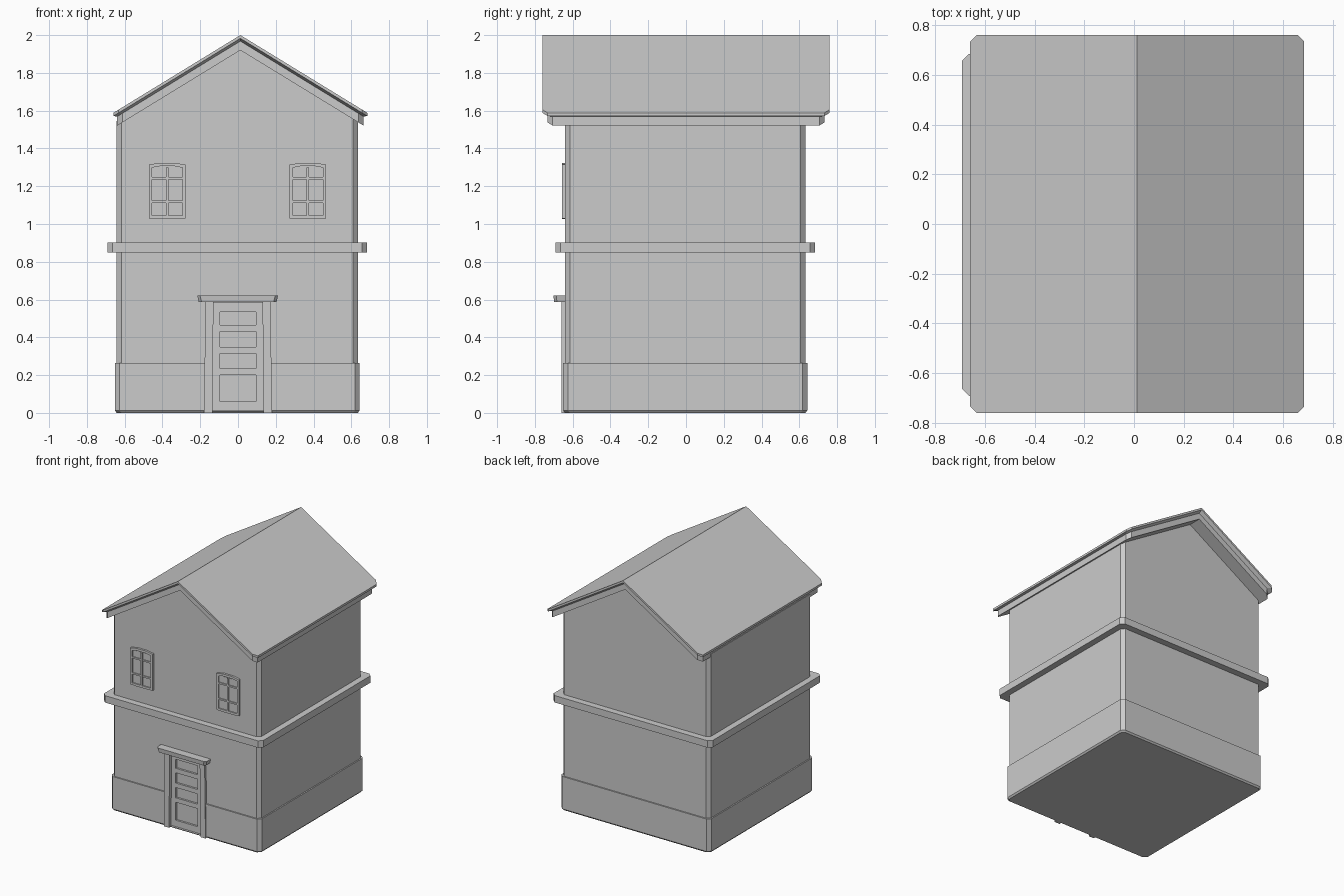
import bpy, bmesh

if "Cube" in bpy.data.objects:
    bpy.data.objects.remove(bpy.data.objects["Cube"])


def finish(name, bm):
    bmesh.ops.recalc_face_normals(bm, faces=bm.faces)
    me = bpy.data.meshes.new(name)
    bm.to_mesh(me)
    bm.free()
    ob = bpy.data.objects.new(name, me)
    bpy.context.collection.objects.link(ob)
    return ob


def loft(name, centre, rings):
    """Stack chamfered rectangles; ring = half x, half y, chamfer, ridge z, slope."""
    bm = bmesh.new()
    loops = []
    for hx, hy, c, z, slope in rings:
        right = [(hx - c, -hy), (hx, -hy + c), (hx, hy - c), (hx - c, hy)]
        left = [(-x, y) for x, y in reversed(right)]
        pts = [(0, -hy)] + right + [(0, hy)] + left
        loops.append([bm.verts.new((centre[0] + x, centre[1] + y, z - slope * abs(x)))
                      for x, y in pts])
    for a, b in zip(loops, loops[1:]):
        for i in range(10):
            j = (i + 1) % 10
            bm.faces.new((a[i], a[j], b[j], b[i]))
    for v in (loops[0], loops[-1]):
        bm.faces.new(v[:6])
        bm.faces.new(v[5:] + v[:1])
    return finish(name, bm)


def prism(bm, pts, y0, y1):
    """Extrude an x-z outline from y0 to y1."""
    a = [bm.verts.new((x, y0, z)) for x, z in pts]
    b = [bm.verts.new((x, y1, z)) for x, z in pts]
    bm.faces.new(a)
    bm.faces.new(b)
    for i in range(len(a)):
        j = (i + 1) % len(a)
        bm.faces.new((a[i], a[j], b[j], b[i]))


def bar(bm, x0, x1, z0, z1, y0, y1):
    prism(bm, [(x0, z0), (x1, z0), (x1, z1), (x0, z1)], y0, y1)


# Walls with plinth and storey band
S = 0.612
walls = loft("walls", (-0.004, -0.004), [
    (0.638, 0.636, 0.025, 0, 0), (0.648, 0.646, 0.025, 0.012, 0),
    (0.648, 0.646, 0.025, 0.265, 0), (0.638, 0.636, 0.025, 0.265, 0),
    (0.638, 0.636, 0.025, 0.848, 0), (0.687, 0.687, 0.027, 0.848, 0),
    (0.687, 0.687, 0.027, 0.902, 0), (0.638, 0.636, 0.025, 0.902, 0),
    (0.638, 0.636, 0.025, 1.935, S)])

# Gable roof with stepped underside trim
loft("roof", (0.0125, 0), [
    (0.652, 0.733, 0.027, 1.92, S), (0.652, 0.733, 0.027, 1.968, S),
    (0.672, 0.76, 0.027, 1.983, S), (0.672, 0.76, 0.027, 2.0, S)])

# Door recess
bm = bmesh.new()
bar(bm, -0.135, 0.135, 0.008, 0.59, -0.75, -0.618)
cutter = finish("door_cutter", bm)
cutter.hide_render = True
cutter.hide_viewport = True
cut = walls.modifiers.new("door_recess", 'BOOLEAN')
cut.object = cutter
cut.operation = 'DIFFERENCE'
cut.solver = 'EXACT'

# Door leaf: two stiles and five rails over the recess back
bm = bmesh.new()
for s in (-1, 1):
    x0, x1 = sorted((s * 0.095, s * 0.135))
    bar(bm, x0, x1, 0.01, 0.585, -0.633, -0.617)
for z0, z1 in ((0.01, 0.06), (0.2, 0.235), (0.315, 0.35), (0.43, 0.465), (0.535, 0.585)):
    bar(bm, -0.095, 0.095, z0, z1, -0.633, -0.617)
finish("door", bm)

# Door posts, slightly tapered
bm = bmesh.new()
for s in (-1, 1):
    prism(bm, [(s * 0.135, 0), (s * 0.18, 0), (s * 0.172, 0.59), (s * 0.13, 0.59)],
          -0.658, -0.63)
finish("door_frame", bm)

# Lintel above the door
loft("door_lintel", (-0.002, -0.64), [
    (0.206, 0.058, 0.015, 0.588, 0), (0.214, 0.062, 0.015, 0.622, 0)])

# Windows: arched casing, mullion, rails and pane
bm = bmesh.new()
F, B = -0.656, -0.636
bar(bm, -0.095, 0.095, 1.032, 1.30, -0.647, B)
for x0, x1 in ((-0.097, -0.08), (-0.007, 0.007), (0.08, 0.097)):
    bar(bm, x0, x1, 1.045, 1.30, F, B)
for z0, z1 in ((1.112, 1.124), (1.236, 1.248)):
    bar(bm, -0.08, 0.08, z0, z1, F + 0.001, B)
prism(bm, [(-0.097, 1.03), (-0.05, 1.027), (0.05, 1.027), (0.097, 1.03),
           (0.097, 1.045), (-0.097, 1.045)], F, B)
prism(bm, [(-0.097, 1.295), (-0.04, 1.306), (0.04, 1.306), (0.097, 1.295),
           (0.097, 1.314), (0.04, 1.324), (-0.04, 1.324), (-0.097, 1.314)], F, B)
window = finish("window_left", bm)
window.location.x = -0.375
other = window.copy()
other.name = "window_right"
other.location.x = 0.37
bpy.context.collection.objects.link(other)
